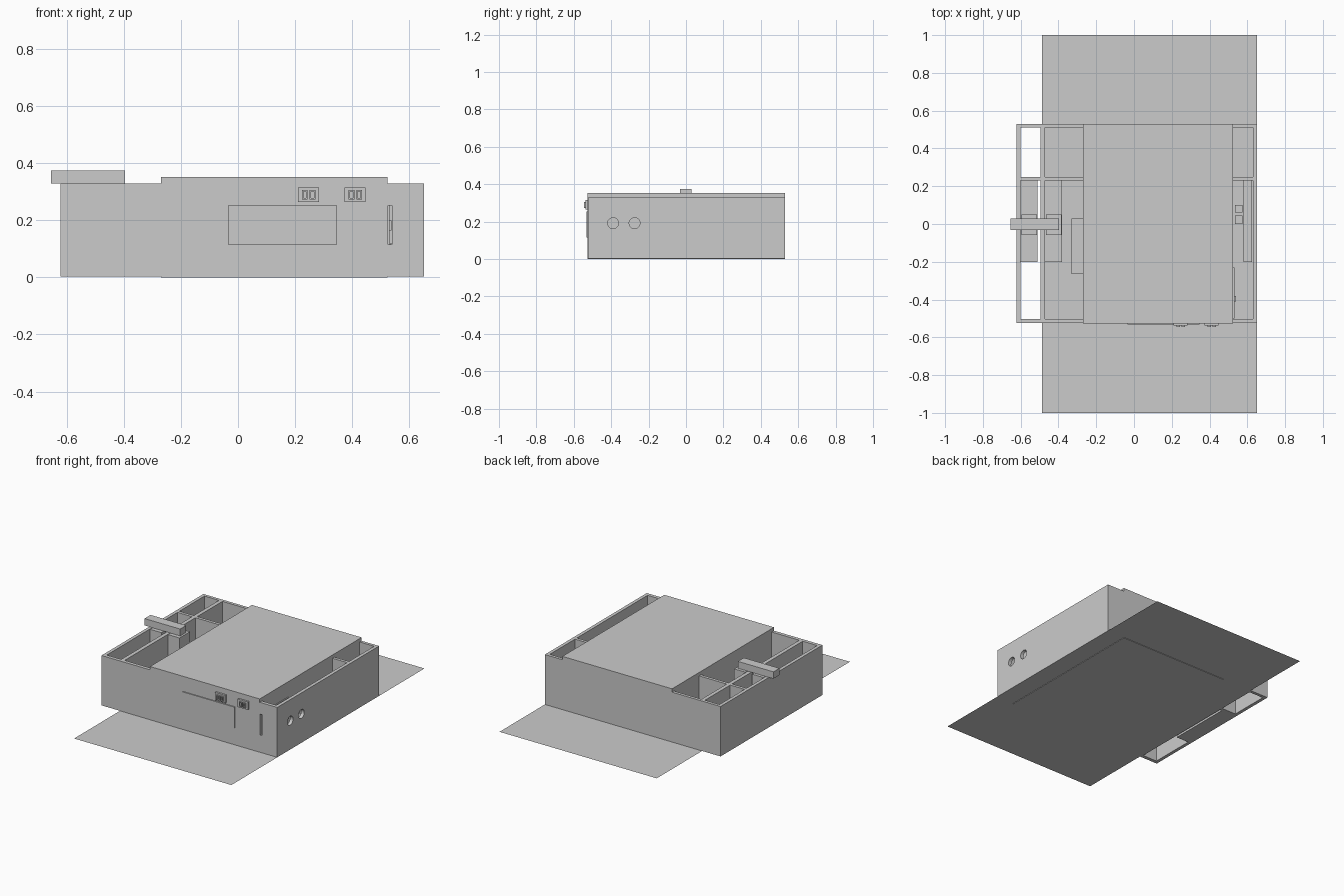
import bpy, bmesh, math
from mathutils import Matrix

if "Cube" in bpy.data.objects:
    bpy.data.objects.remove(bpy.data.objects["Cube"])


def box(name, x0, x1, y0, y1, z0, z1):
    """Axis-aligned box given by its limits."""
    bm = bmesh.new()
    bmesh.ops.create_cube(bm, size=1)
    bmesh.ops.scale(bm, vec=(x1 - x0, y1 - y0, z1 - z0), verts=bm.verts)
    bmesh.ops.translate(bm, vec=((x0 + x1) / 2, (y0 + y1) / 2, (z0 + z1) / 2), verts=bm.verts)
    return finish(name, bm)


def finish(name, bm):
    mesh = bpy.data.meshes.new(name)
    bm.to_mesh(mesh)
    bm.free()
    ob = bpy.data.objects.new(name, mesh)
    bpy.context.collection.objects.link(ob)
    return ob


def cut(target, cutter):
    cutter.hide_render = True
    cutter.hide_viewport = True
    mod = target.modifiers.new("cut", "BOOLEAN")
    mod.operation = "DIFFERENCE"
    mod.solver = "EXACT"
    mod.object = cutter


# Flat base sheet
bm = bmesh.new()
bm.faces.new([bm.verts.new(p) for p in
              ((-0.488, -1, 0.003), (0.652, -1, 0.003), (0.652, 1, 0.003), (-0.488, 1, 0.003))])
finish("base_sheet", bm)

# Outer walls
H = 0.33
front = box("front_wall", -0.622, 0.652, -0.525, -0.502, 0.003, H)
box("back_wall", -0.622, 0.652, 0.51, 0.53, 0.003, H)
box("left_wall", -0.622, -0.60, -0.502, 0.51, 0.003, H)
right = box("right_wall", 0.63, 0.652, -0.502, 0.51, 0.003, H)

# Inner dividers
box("left_divider", -0.495, -0.47, -0.502, 0.51, 0.003, H)
box("cross_divider_outer", -0.60, -0.495, 0.23, 0.25, 0.003, H)
box("cross_divider_inner", -0.47, -0.27, 0.23, 0.25, 0.003, H)
box("cross_divider_right", 0.525, 0.63, 0.23, 0.25, 0.003, H)

# Raised central block
box("central_block", -0.27, 0.525, -0.5255, 0.53, 0, 0.352)
box("side_ledge", -0.332, -0.27, -0.265, 0.03, 0.003, 0.15)

# Slot in the front and round holes in the right wall
cut(front, box("slot_cutter", 0.526, 0.540, -0.6, -0.45, 0.115, 0.253))
for i, y in enumerate((-0.39, -0.275)):
    bm = bmesh.new()
    bmesh.ops.create_cone(bm, cap_ends=True, segments=32, radius1=0.029, radius2=0.029, depth=0.1,
                          matrix=Matrix.Translation((0.64, y, 0.192)) @ Matrix.Rotation(math.pi / 2, 4, "Y"))
    cut(right, finish(f"hole_cutter_{i}", bm))
box("slot_rail", 0.525, 0.531, -0.50, -0.23, 0.115, 0.253)
box("slot_knob", 0.531, 0.539, -0.41, -0.38, 0.165, 0.20)

# Carriers with posts, joined by the handle bar
for side, x0, x1 in (("outer", -0.60, -0.51), ("inner", -0.47, -0.38)):
    box(f"{side}_carrier_plate", x0, x1, -0.20, 0.23, 0.003, 0.03)
    box(f"{side}_carrier_post", x0 + 0.004, x1 - 0.004, -0.058, 0.05, 0.03, H)
box("handle_bar", -0.655, -0.397, -0.032, 0.03, H, 0.375)

# Mechanism in the right bay
box("right_carrier_plate", 0.58, 0.626, -0.20, 0.23, 0.003, 0.15)
for i, (y0, y1) in enumerate(((0.0, 0.045), (0.06, 0.10))):
    box(f"right_block_{i}", 0.535, 0.575, y0, y1, 0.003, 0.12)

# Front panel and two displays, each with plain raised frames
box("front_panel", -0.035, 0.348, -0.532, -0.525, 0.115, 0.253)
for i, x in enumerate((0.247, 0.411)):
    box(f"display_{i}", x - 0.037, x + 0.037, -0.538, -0.525, 0.264, 0.316)
    for j, c in enumerate((x - 0.013, x + 0.014)):
        for k, (a, b, z0, z1) in enumerate(((-0.010, -0.005, 0.274, 0.306), (0.005, 0.010, 0.274, 0.306),
                                            (-0.005, 0.005, 0.274, 0.279), (-0.005, 0.005, 0.301, 0.306))):
            box(f"display_{i}_frame_{j}_bar_{k}", c + a, c + b, -0.546, -0.538, z0, z1)
